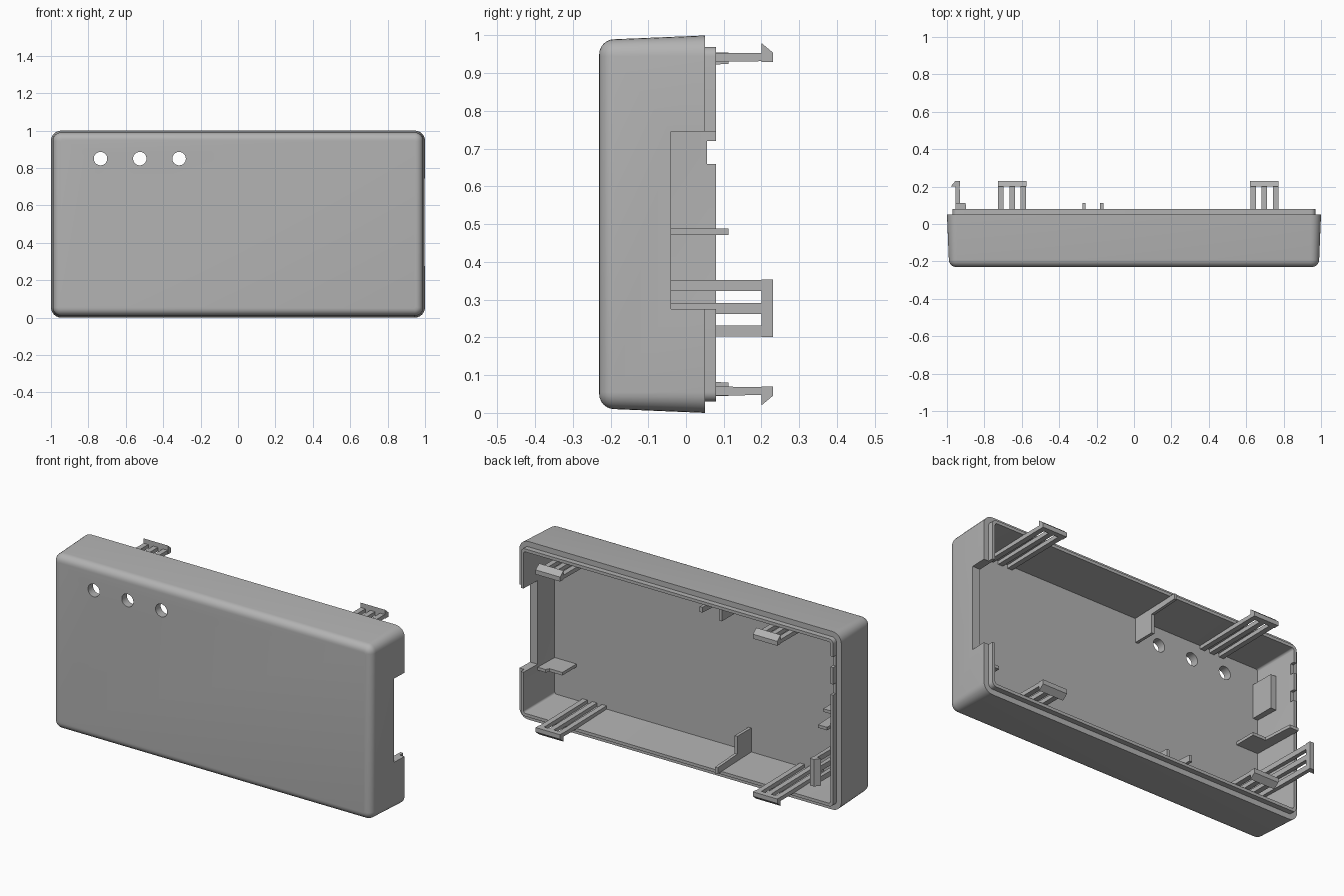
import bpy, bmesh, math
from mathutils import Vector

cube = bpy.data.objects.get("Cube")
if cube:
    bpy.data.objects.remove(cube, do_unlink=True)

grey = bpy.data.materials.new("plain grey")
grey.use_nodes = True
grey.diffuse_color = (0.45, 0.45, 0.45, 1)
grey.node_tree.nodes["Principled BSDF"].inputs["Base Color"].default_value = (0.45, 0.45, 0.45, 1)


def finish(name, bm):
    bmesh.ops.recalc_face_normals(bm, faces=bm.faces)
    mesh = bpy.data.meshes.new(name)
    bm.to_mesh(mesh)
    bm.free()
    mesh.materials.append(grey)
    obj = bpy.data.objects.new(name, mesh)
    bpy.context.collection.objects.link(obj)
    return obj


def select(obj):
    bpy.ops.object.select_all(action='DESELECT')
    obj.select_set(True)
    bpy.context.view_layer.objects.active = obj


def ring(bm, y, inset, steps=6):
    """Rounded rectangle in the xz plane."""
    r = max(0.012, 0.055 - inset)
    hx, hz = 1 - inset - r, 0.5 - inset - r
    verts = []
    for i, (sx, sz) in enumerate([(1, 1), (-1, 1), (-1, -1), (1, -1)]):
        for k in range(steps + 1):
            a = (i + k / steps) * math.pi / 2
            verts.append(bm.verts.new((sx * hx + r * math.cos(a), y, 0.5 + sz * hz + r * math.sin(a))))
    return verts


def box(name, low, high):
    bm = bmesh.new()
    bmesh.ops.create_cube(bm, size=1)
    low, high = Vector(low), Vector(high)
    for v in bm.verts:
        v.co = (low + high) / 2 + v.co * (high - low)
    return finish(name, bm)


# Hollow tray: rounded front, drafted sides, stepped lip, inner cavity
FLOOR = -0.185
sections = []
for k in range(7):
    a = k / 6 * math.pi / 2
    sections.append((-0.19 - 0.04 * math.cos(a), 0.05 - 0.04 * math.sin(a)))
sections += [(0.05, 0), (0.05, 0.03), (0.08, 0.03), (0.08, 0.047), (FLOOR, 0.055)]
bm = bmesh.new()
rings = [ring(bm, y, inset) for y, inset in sections]
for a, b in zip(rings, rings[1:]):
    for i in range(len(a)):
        j = (i + 1) % len(a)
        bm.faces.new((a[i], a[j], b[j], b[i]))
bm.faces.new(rings[0])
bm.faces.new(rings[-1])
shell = finish("case_shell", bm)

# Cutters: side opening, lip notches and three round holes
cutters = [box("opening_cutter", (0.9, -0.04, 0.275), (1.1, 0.2, 0.745))]
for z in (0.69, 0.845):
    cutters.append(box("notch_cutter", (-0.985, 0.056, z - 0.03), (-0.9, 0.2, z + 0.03)))
for x in (-0.735, -0.525, -0.315):
    bpy.ops.mesh.primitive_cylinder_add(vertices=32, radius=0.036, depth=0.3,
                                        location=(x, -0.2, 0.85), rotation=(math.pi / 2, 0, 0))
    cutters.append(bpy.context.object)
for cutter in cutters:
    cutter.hide_render = True
    mod = shell.modifiers.new("cut", 'BOOLEAN')
    mod.operation = 'DIFFERENCE'
    mod.solver = 'EXACT'
    mod.object = cutter
    select(shell)
    bpy.ops.object.modifier_apply(modifier=mod.name)
    bpy.data.objects.remove(cutter, do_unlink=True)
while len(shell.data.materials) > 1:
    shell.data.materials.pop()
select(shell)
bpy.ops.object.shade_smooth_by_angle(angle=math.radians(35))

# Wall frames: along = position on the wall, d = distance in from the outer face
WALLS = {
    "top": lambda along, y, d: (along, y, 1 - d),
    "bottom": lambda along, y, d: (along, y, d),
    "right": lambda along, y, d: (-1 + d, y, along),
    "left": lambda along, y, d: (1 - d, y, along),
}


def prism(name, wall, along, width, profile):
    """Extrude a (y, d) profile along a wall."""
    bm = bmesh.new()
    place = WALLS[wall]
    a, b = [[bm.verts.new(place(along + s * width / 2, y, d)) for y, d in profile] for s in (-1, 1)]
    bm.faces.new(a)
    bm.faces.new(b)
    for i in range(len(a)):
        j = (i + 1) % len(a)
        bm.faces.new((a[i], a[j], b[j], b[i]))
    return finish(name, bm)


# Snap clips: three long ribs joined by a barbed bar
RIB = [(FLOOR - 0.01, 0.045), (0.21, 0.047), (0.21, 0.068), (FLOOR - 0.01, 0.074)]
HOOK = [(0.2, 0.047), (0.2, 0.02), (0.23, 0.045), (0.23, 0.07), (0.2, 0.07)]
for wall, along in [("top", -0.652), ("top", 0.697), ("bottom", -0.652), ("bottom", 0.697), ("right", 0.277)]:
    for step in (-1, 0, 1):
        prism(wall + "_clip_rib", wall, along + step * 0.06, 0.029, RIB)
    prism(wall + "_clip_hook", wall, along, 0.152, HOOK)


# Support brackets: a deep foot on the floor with a thin arm along the wall
def bracket(wall, along, end, arm):
    prism(wall + "_bracket", wall, along, 0.017, [
        (FLOOR - 0.01, 0.045), (end, 0.045), (end, arm),
        (-0.06, arm + 0.01), (-0.06, 0.19), (FLOOR - 0.01, 0.19)])


bracket("top", -0.172, 0.113, 0.075)
bracket("bottom", -0.268, 0.113, 0.08)
bracket("right", 0.48, 0.113, 0.1)
bracket("left", 0.25, -0.04, 0.1)

# Raised pad inside the right wall
box("right_wall_pad", (-0.96, FLOOR - 0.01, 0.66), (-0.915, -0.05, 0.85))
